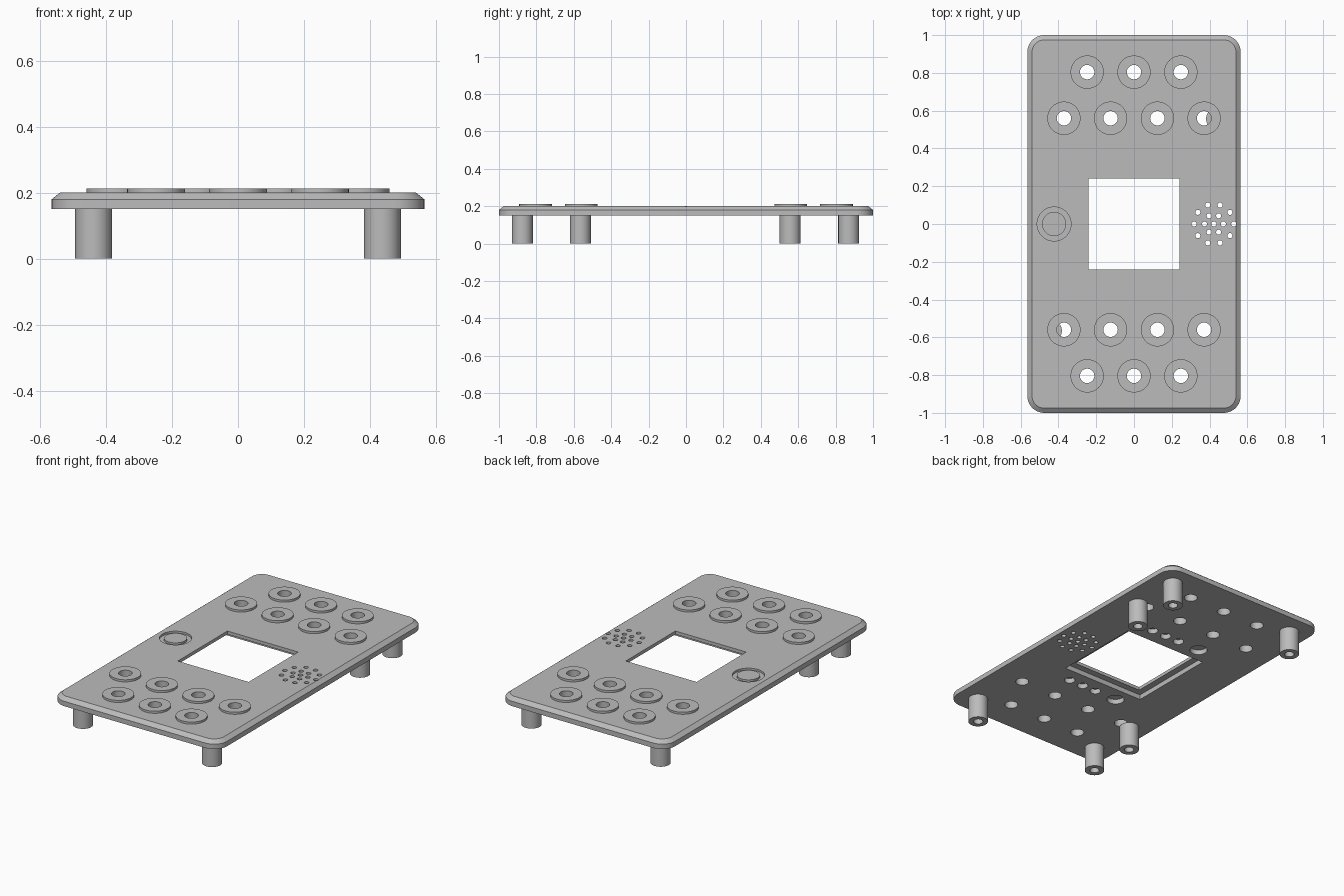
import bpy, bmesh, math
from mathutils import Vector, Matrix

if "Cube" in bpy.data.objects:
    bpy.data.objects.remove(bpy.data.objects["Cube"], do_unlink=True)

BOTTOM, EDGE, TOP, RING_TOP = 0.15, 0.18, 0.20, 0.213
HALF_X, HALF_Y = 0.565, 1.0
HOLE_R = 0.038

grey = bpy.data.materials.new("plain_grey")
grey.use_nodes = True
grey.diffuse_color = (0.5, 0.5, 0.5, 1)
grey.node_tree.nodes["Principled BSDF"].inputs["Base Color"].default_value = (0.5, 0.5, 0.5, 1)


def lathe(bm, profile, x, y, steps=48):
    """Revolve a closed (radius, z) profile around a vertical axis."""
    vs = [bm.verts.new((x + r, y, z)) for r, z in profile]
    es = [bm.edges.new((vs[i], vs[(i + 1) % len(vs)])) for i in range(len(vs))
          if profile[i][0] > 0 or profile[(i + 1) % len(vs)][0] > 0]
    bmesh.ops.spin(bm, geom=vs + es, cent=(x, y, 0), axis=(0, 0, 1),
                   angle=math.tau, steps=steps)
    bmesh.ops.remove_doubles(bm, verts=bm.verts, dist=1e-5)


def rod(r, z0, z1):
    return [(0, z0), (r, z0), (r, z1), (0, z1)]


def tube(r0, r1, z0, z1):
    return [(r0, z0), (r1, z0), (r1, z1), (r0, z1)]


def box(bm, half, z0, z1):
    bmesh.ops.create_cube(bm, size=1, matrix=Matrix.Translation((0, 0, (z0 + z1) / 2))
                          @ Matrix.Diagonal((2 * half, 2 * half, z1 - z0, 1)))


def finish(bm, name):
    bmesh.ops.recalc_face_normals(bm, faces=bm.faces)
    mesh = bpy.data.meshes.new(name)
    bm.to_mesh(mesh)
    bm.free()
    mesh.materials.append(grey)
    ob = bpy.data.objects.new(name, mesh)
    bpy.context.collection.objects.link(ob)
    return ob


def select(ob):
    bpy.ops.object.select_all(action='DESELECT')
    ob.select_set(True)
    bpy.context.view_layer.objects.active = ob


def smooth(ob):
    select(ob)
    bpy.ops.object.shade_smooth_by_angle(angle=math.radians(30))


def rounded_loop(bm, inset, z, radius=0.09, steps=10):
    """Rounded rectangle outline at one height."""
    loop = []
    for k, (sx, sy) in enumerate([(1, 1), (-1, 1), (-1, -1), (1, -1)]):
        for i in range(steps + 1):
            a = math.pi / 2 * (k + i / steps)
            r = radius - inset
            loop.append(bm.verts.new((sx * (HALF_X - radius) + r * math.cos(a),
                                      sy * (HALF_Y - radius) + r * math.sin(a), z)))
    return loop


# Cover plate with chamfered top edge
bm = bmesh.new()
loops = [rounded_loop(bm, 0, BOTTOM), rounded_loop(bm, 0, EDGE), rounded_loop(bm, 0.025, TOP)]
for low, high in zip(loops, loops[1:]):
    for i in range(len(low)):
        j = (i + 1) % len(low)
        bm.faces.new((low[i], low[j], high[j], high[i]))
bm.faces.new(loops[0])
bm.faces.new(loops[-1])
plate = finish(bm, "cover_plate")

# Button positions: rows of three and four at each end
buttons = []
for s in (1, -1):
    buttons += [(x, s * 0.804) for x in (-0.248, 0, 0.248)]
    buttons += [(x, s * 0.56) for x in (-0.371, -0.124, 0.124, 0.371)]

# Cutters for button holes, speaker grille, dial groove and underside pockets
cut = bmesh.new()
for x, y in buttons:
    lathe(cut, rod(HOLE_R, 0.1, 0.25), x, y)
for count, radius in ((1, 0), (6, 0.05), (10, 0.105)):
    for i in range(count):
        a = math.tau * i / count
        lathe(cut, rod(0.0135, 0.1, 0.25), 0.423 + radius * math.cos(a), radius * math.sin(a), 20)
lathe(cut, tube(0.064, 0.09, TOP - 0.012, 0.25), -0.423, 0)
for y in (0.372, -0.372):
    for x in (0.172, 0.075, -0.021):
        lathe(cut, rod(0.031, 0.1, EDGE), x, y, 32)
    lathe(cut, rod(0.05, 0.1, EDGE), -0.173, y)
box(cut, 0.28, 0.1, EDGE)
cutters = [finish(cut, "hole_cutter")]

# Cutter for the square screen window
cut = bmesh.new()
box(cut, 0.24, 0.05, 0.3)
cutters.append(finish(cut, "window_cutter"))

for c in cutters:
    c.hide_render = True
    mod = plate.modifiers.new("cut", 'BOOLEAN')
    mod.operation, mod.solver, mod.object = 'DIFFERENCE', 'EXACT', c
    select(plate)
    bpy.ops.object.modifier_apply(modifier=mod.name)
    bpy.data.objects.remove(c, do_unlink=True)
smooth(plate)

# Raised button rings
for i, (x, y) in enumerate(buttons):
    bm = bmesh.new()
    lathe(bm, tube(HOLE_R, 0.088, TOP, RING_TOP), x, y)
    smooth(finish(bm, f"button_ring_{i + 1}"))

# Standoff legs with blind screw holes
legs = [(0.4375, 0.87), (-0.4375, 0.87), (0.4375, -0.875), (-0.4375, -0.875),
        (0.4375, 0.557), (-0.4375, -0.565)]
for i, (x, y) in enumerate(legs):
    bm = bmesh.new()
    lathe(bm, [(0, 0.12), (0.027, 0.12), (0.027, 0), (0.056, 0), (0.056, BOTTOM), (0, BOTTOM)], x, y)
    smooth(finish(bm, f"standoff_leg_{i + 1}"))
